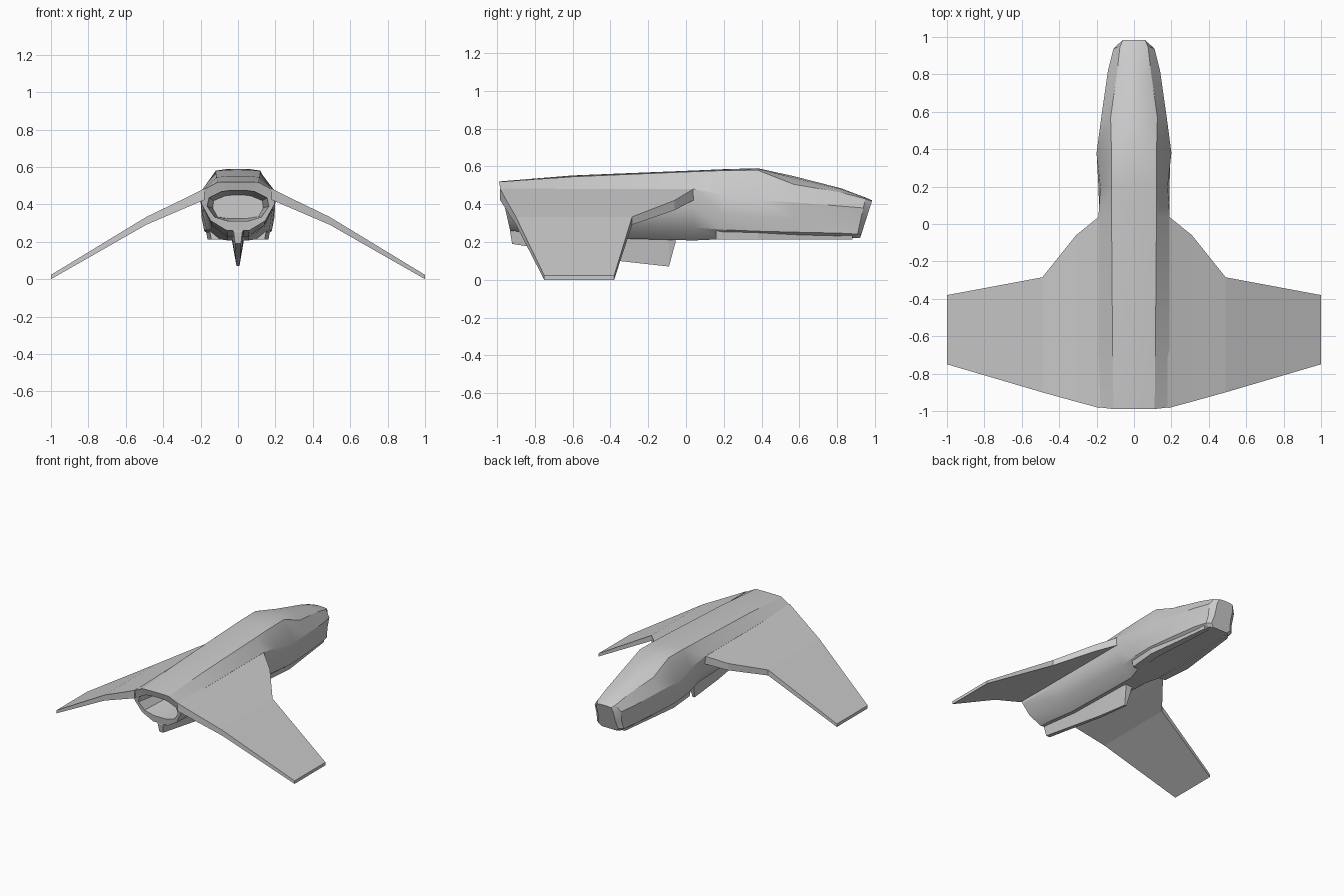
import bpy, bmesh


def finish(name, bm, angle=None):
    bmesh.ops.recalc_face_normals(bm, faces=bm.faces)
    me = bpy.data.meshes.new(name)
    bm.to_mesh(me)
    bm.free()
    ob = bpy.data.objects.new(name, me)
    bpy.context.collection.objects.link(ob)
    if angle:
        bpy.context.view_layer.objects.active = ob
        ob.select_set(True)
        bpy.ops.object.shade_smooth_by_angle(angle=angle)
        ob.select_set(False)
    return ob


def loft(name, rings, angle=None):
    """Skin closed rings of equal length and cap both ends."""
    bm = bmesh.new()
    vs = [[bm.verts.new(p) for p in r] for r in rings]
    n = len(rings[0])
    for a, b in zip(vs, vs[1:]):
        for i in range(n):
            j = (i + 1) % n
            bm.faces.new((a[i], a[j], b[j], b[i]))
    bm.faces.new(vs[0])
    bm.faces.new(vs[-1])
    return finish(name, bm, angle)


def mirrored(name, rings):
    for side, s in (("right", 1), ("left", -1)):
        loft(f"{side}_{name}", [[(s * x, y, z) for x, y, z in r] for r in rings])


# Fuselage: y, slant, top z, crease x/z, shoulder x/z, side x/z, bottom x/z
SECTIONS = [
    (-0.72, 0.0, 0.45, 0.07, 0.445, 0.13, 0.42, 0.135, 0.38, 0.05, 0.325),   # exhaust floor
    (-0.975, 0.23, 0.475, 0.09, 0.468, 0.155, 0.435, 0.165, 0.39, 0.05, 0.31),  # inner lip
    (-0.99, 0.23, 0.52, 0.11, 0.518, 0.19, 0.475, 0.195, 0.40, 0.06, 0.26),  # outer lip
    (-0.60, 0.0, 0.552, 0.115, 0.545, 0.19, 0.48, 0.19, 0.39, 0.055, 0.225),
    (0.04, 0.0, 0.578, 0.12, 0.572, 0.19, 0.48, 0.185, 0.38, 0.06, 0.208),
    (0.20, 0.0, 0.585, 0.12, 0.578, 0.18, 0.45, 0.19, 0.35, 0.11, 0.215),
    (0.38, 0.0, 0.59, 0.12, 0.58, 0.20, 0.42, 0.195, 0.33, 0.13, 0.22),
    (0.57, 0.0, 0.548, 0.125, 0.505, 0.175, 0.41, 0.17, 0.32, 0.12, 0.22),
    (0.82, 0.05, 0.484, 0.09, 0.462, 0.14, 0.39, 0.135, 0.31, 0.10, 0.22),
    (0.95, 0.22, 0.435, 0.075, 0.428, 0.11, 0.38, 0.105, 0.30, 0.085, 0.22),
    (0.985, 0.32, 0.42, 0.06, 0.415, 0.07, 0.38, 0.07, 0.30, 0.06, 0.22),
]


def ring(y, s, zt, wc, zc, ws, zs, wl, zl, wb, zb):
    half = [(wc * 0.55, zt - 0.2 * (zt - zc)), (wc, zc), (ws, zs), (wl, zl),
            ((wl + wb) / 2 + 0.018, (zl + zb) / 2 - 0.018), (wb, zb)]
    pts = [(0, zt)] + half + [(0, zb)] + [(-x, z) for x, z in reversed(half)]
    sign = 1 if y < 0 else -1
    return [(x, y + sign * s * (zt - z), z) for x, z in pts]


loft("fuselage", [ring(*s) for s in SECTIONS], 0.5)

# Drooped slab wings: x, leading y, trailing y, top z, thickness
WING = [(0.18, 0.045, -0.985, 0.484, 0.06), (0.31, -0.06, -0.95, 0.42, 0.052),
        (0.49, -0.285, -0.90, 0.333, 0.042), (1.0, -0.38, -0.75, 0.023, 0.023)]
mirrored("wing", [[(x, a, z), (x, b, z), (x, b, z - t), (x, a, z - t)]
                  for x, a, b, z, t in WING])

# Tapered belly fin: y, top z, bottom z, bottom half width
FIN = [(-0.93, 0.28, 0.25, 0.022), (-0.92, 0.28, 0.19, 0.016),
       (-0.36, 0.25, 0.10, 0.012), (-0.09, 0.23, 0.07, 0.008), (-0.055, 0.22, 0.20, 0.025)]
loft("belly_fin", [[(-0.035, y, a), (0.035, y, a), (w, y, b), (-w, y, b)]
                   for y, a, b, w in FIN])

# Long strips under the nose: y, inner x, outer x, top z
STRIP = [(0.16, 0.09, 0.155, 0.28), (0.38, 0.10, 0.175, 0.28), (0.88, 0.07, 0.115, 0.26)]
mirrored("nose_strip", [[(a, y, z), (b, y, z), (b - 0.012, y, 0.212), (a, y, 0.212)]
                        for y, a, b, z in STRIP])
